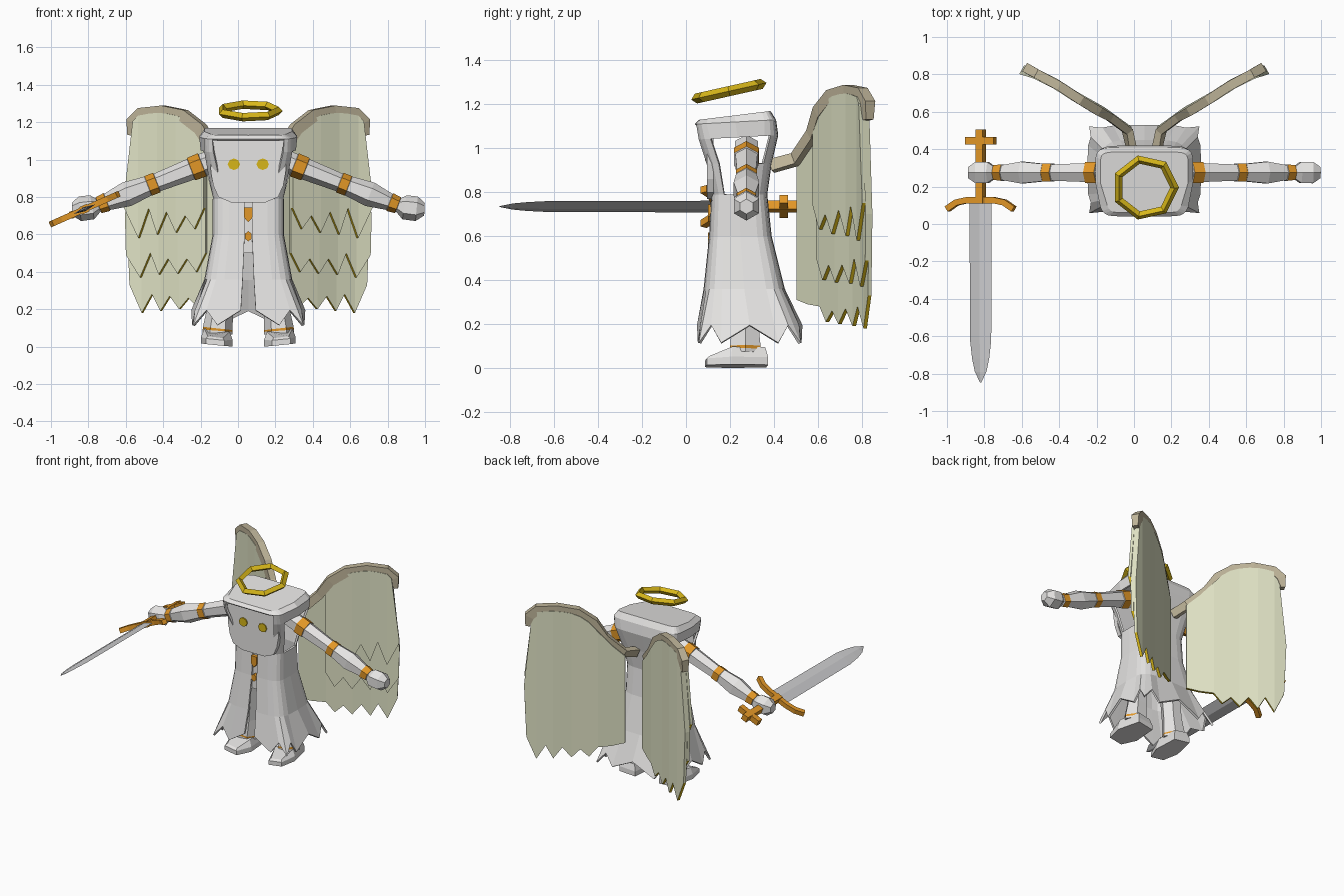
import bpy, bmesh, math
from mathutils import Vector, Matrix

if "Cube" in bpy.data.objects:
    bpy.data.objects.remove(bpy.data.objects["Cube"], do_unlink=True)

CX = 0.055  # the figure's own centre line; the sword pushes it off the middle


def material(name, r, g, b):
    m = bpy.data.materials.new(name)
    m.use_nodes = True
    m.diffuse_color = (r, g, b, 1)
    m.node_tree.nodes["Principled BSDF"].inputs["Base Color"].default_value = (r, g, b, 1)
    return m


WHITE = material("white cloth", 0.79, 0.78, 0.77)
ORANGE = material("orange gold", 0.76, 0.31, 0.02)
YELLOW = material("yellow gold", 0.68, 0.47, 0.01)
FEATHER = material("pale feather", 0.75, 0.77, 0.56)
TAN = material("tan bone", 0.52, 0.46, 0.32)
STEEL = material("steel", 0.60, 0.60, 0.61)


def build(name, verts, faces, mats, index=None, offset=(CX, 0, 0)):
    me = bpy.data.meshes.new(name)
    me.from_pydata([tuple(v) for v in verts], [], faces)
    for m in mats:
        me.materials.append(m)
    for i, p in enumerate(me.polygons):
        p.material_index = index[i] if index else 0
    bm = bmesh.new()
    bm.from_mesh(me)
    bmesh.ops.remove_doubles(bm, verts=bm.verts, dist=0.0005)
    bmesh.ops.recalc_face_normals(bm, faces=bm.faces)
    bm.to_mesh(me)
    bm.free()
    ob = bpy.data.objects.new(name, me)
    ob.location = offset
    bpy.context.collection.objects.link(ob)
    return ob


def pair(name, verts, faces, mats, index=None):
    build("left_" + name, verts, faces, mats, index)
    build("right_" + name, [(-v[0], v[1], v[2]) for v in verts], faces, mats, index)


def loft(rings):
    n = len(rings[0])
    faces = [(r * n + k, r * n + (k + 1) % n, (r + 1) * n + (k + 1) % n, (r + 1) * n + k)
             for r in range(len(rings) - 1) for k in range(n)]
    faces += [tuple(range(n)), tuple(range((len(rings) - 1) * n, len(rings) * n))]
    return [v for ring in rings for v in ring], faces


def tube(pts, radii, n, ref, turn=0.0):
    """Rings of n points along a path; each radius is (across, along ref)."""
    pts, ref, rings = [Vector(p) for p in pts], Vector(ref), []
    for i, p in enumerate(pts):
        t = (pts[min(i + 1, len(pts) - 1)] - pts[max(i - 1, 0)]).normalized()
        b = (ref - t * ref.dot(t)).normalized()
        a = t.cross(b)
        ra, rb = radii[i] if isinstance(radii[i], tuple) else (radii[i],) * 2
        angles = [turn + math.tau * k / n for k in range(n)]
        rings.append([p + a * ra * math.sin(w) + b * rb * math.cos(w) for w in angles])
    return loft(rings)


def plate(outline, y, thick):
    return loft([[Vector((x, y + d, z)) for x, z in outline] for d in (0, thick)])


def interp(table, x):
    for (x0, y0), (x1, y1) in zip(table, table[1:]):
        if x <= x1:
            return y0 + (y1 - y0) * (x - x0) / (x1 - x0)
    return table[-1][1]


# Robe and hood: (front z, back z, half width, front y, back y, slit, front taper, roundness)
rings = [
    (0.16, 0.16, 0.305, 0.05, 0.53, 0.04, 0, 0.45),
    (0.36, 0.36, 0.235, 0.08, 0.45, 0.03, 0, 0.45),
    (0.60, 0.60, 0.19, 0.105, 0.39, 0.02, 0, 0.45),
    (0.79, 0.79, 0.19, 0.115, 0.37, 0.02, 0, 0.45),
    (0.93, 0.93, 0.225, 0.085, 0.39, 0, 0.05, 0.4),
    (1.04, 1.06, 0.255, 0.05, 0.42, 0, 0.1, 0.3),
    (1.11, 1.13, 0.262, 0.04, 0.41, 0, 0.13, 0.25),
    (1.13, 1.17, 0.235, 0.06, 0.385, 0, 0.2, 0.2),
]
N = 24
verts, faces = [], []
for r, (zf, zb, hw, yf, yb, slit, taper, power) in enumerate(rings):
    for k in range(N + 1):
        w = math.tau * k / N - math.pi / 2
        c, s = math.cos(w), math.sin(w)
        x = math.copysign(abs(c) ** power, c) * hw
        y = math.copysign(abs(s) ** power, s)
        x *= 1 - taper * max(0, -y)
        if k in (0, N):
            x, y = (slit if k == 0 else -slit), -1
        z = zf + (zb - zf) * (y + 1) / 2
        if r == 0:  # ragged hem: low points, high notches, corners flaring
            z += -0.045 if k % 2 else 0.035
            grow = 1.13 if k % 6 == 3 else 1.0
            x, y = x * grow, y * grow
        verts.append((x, (yf + yb) / 2 + y * (yb - yf) / 2, z))
for r in range(len(rings) - 1):
    for k in range(N):
        m = min(k, N - 1 - k)  # same index on both sides
        arm_hole = (r == 3 and m in (5, 6)) or (r == 4 and m in (5, 6, 7))
        face_hole = r in (3, 4, 5) and m < 2
        if not arm_hole and not face_hole:
            a = r * (N + 1) + k
            faces.append((a, a + 1, a + N + 2, a + N + 1))
top = (len(rings) - 1) * (N + 1)
faces.append(tuple(range(top, top + N)))
robe = build("hooded_robe", verts, faces, [WHITE])
mod = robe.modifiers.new("cloth thickness", "SOLIDIFY")
mod.thickness, mod.offset = 0.014, -1

# Upright face mask set back inside the hood, its chin over the robe
half = [(0.09, 0.77), (0.16, 0.80), (0.187, 0.86), (0.20, 0.93), (0.205, 1.04), (0.20, 1.12)]
build("face_mask", *plate(half + [(-x, z) for x, z in reversed(half)], 0.095, 0.03), [WHITE])

# Eyes
disc = [(0.077 + 0.033 * math.cos(math.tau * k / 8), 0.975 + 0.031 * math.sin(math.tau * k / 8)) for k in range(8)]
pair("eye", *plate(disc, 0.087, 0.009), [YELLOW])

# Inner strip and its pendants, seen in the robe's slit
build("inner_strip", *plate([(-0.025, 0.50), (0.025, 0.50), (0.025, 0.80), (-0.025, 0.80)], 0.125, 0.02), [WHITE])
build("upper_pendant", *plate([(-0.022, 0.745), (0.022, 0.745), (0.022, 0.69), (0, 0.665), (-0.022, 0.69)],
                              0.1, 0.03), [ORANGE])
build("lower_pendant", *plate([(0.02 * math.sin(math.tau * k / 6), 0.59 + 0.027 * math.cos(math.tau * k / 6))
                               for k in range(6)], 0.1, 0.03), [ORANGE])

# Arms with three bands
arm = [(0.16, 0.06), (0.245, 0.06), (0.247, 0.066), (0.305, 0.064), (0.307, 0.058), (0.488, 0.05),
       (0.49, 0.056), (0.535, 0.056), (0.537, 0.054), (0.65, 0.067), (0.755, 0.046),
       (0.757, 0.051), (0.80, 0.045), (0.802, 0.036)]
bands = (2, 6, 11)
v, f = tube([(x, 0.275, 1.068 - 0.39 * x) for x, _ in arm], [r for _, r in arm], 6, (0, 0, 1))
pair("arm", v, f, [WHITE, ORANGE], [int(i // 6 in bands) for i in range(len(f))])

# Hands
v, f = tube([(0.80, 0.275, 0.755), (0.835, 0.275, 0.745), (0.90, 0.275, 0.737), (0.942, 0.275, 0.735)],
            [0.035, 0.065, 0.066, 0.034], 6, (0, 0, 1))
pair("hand", v, f, [WHITE])

# Legs with ankle bands, and feet
leg = [((0.165, 0.27, 0.07), 0.08), ((0.164, 0.27, 0.085), 0.08), ((0.163, 0.27, 0.097), 0.08),
       ((0.15, 0.27, 0.21), 0.068), ((0.13, 0.27, 0.45), 0.07)]
v, f = tube([p for p, _ in leg], [r for _, r in leg], 6, (0, 1, 0), math.pi / 6)
pair("leg", v, f, [WHITE, ORANGE], [int(i // 6 == 1) for i in range(len(f))])
sole = [(-0.05, 0.09), (0.05, 0.09), (0.085, 0.20), (0.06, 0.37), (-0.06, 0.37), (-0.085, 0.20)]
turn = Matrix.Rotation(0.08, 3, "Z")


def foot_ring(scale, z_toe, z_heel):
    ring = []
    for x, y in sole:
        z = (z_toe if y < 0.15 else z_heel) + 0.1 * (x + 0.085)  # outer side slightly raised
        ring.append(turn @ Vector((x * scale, (y - 0.24) * (1 + scale) / 2, z)) + Vector((0.165, 0.24, 0)))
    return ring


pair("foot", *loft([foot_ring(1, 0, 0), foot_ring(1, 0.03, 0.035), foot_ring(0.8, 0.042, 0.08)]), [WHITE])

# Halo
bpy.ops.mesh.primitive_torus_add(major_segments=7, minor_segments=4, major_radius=0.157, minor_radius=0.023,
                                 location=(0.06, 0.195, 1.26), rotation=(0.22, 0, 0))
halo = bpy.context.object
halo.name = "halo"
halo.data.materials.append(YELLOW)

# Wing bones
FRONT = Vector((0.5, -0.87, 0))
bone = [(0.065, 0.39, 0.92), (0.09, 0.50, 0.95), (0.19, 0.575, 1.06), (0.255, 0.61, 1.165), (0.345, 0.665, 1.235),
        (0.455, 0.738, 1.257), (0.57, 0.80, 1.245), (0.615, 0.825, 1.20), (0.625, 0.83, 1.13)]
size = [(0.04, 0.03)] * 3 + [(0.045, 0.035)] * 4 + [(0.045, 0.037), (0.02, 0.028)]
pair("wing_bone", *tube(bone, size, 4, FRONT, math.pi / 4), [TAN])

# Feather layers, longest at the back; each has a zigzag lower edge with gilt underside
wing_y = [(0.08, 0.495), (0.225, 0.60), (0.375, 0.685), (0.475, 0.75), (0.575, 0.80), (0.67, 0.83)]
wing_top = [(p[0], p[2] - 0.005) for p in bone[1:8]]
columns = [0.225, 0.275, 0.325, 0.375, 0.425, 0.475, 0.52, 0.575]
layers = [
    ("lower", 0.64, [0.28, 0.21, 0.26, 0.20, 0.27, 0.19, 0.28, 0.18, 0.33]),
    ("middle", 0.65, [0.50, 0.40, 0.47, 0.39, 0.47, 0.385, 0.50, 0.37, 0.49]),
    ("upper", 0.655, [0.74, 0.63, 0.70, 0.61, 0.72, 0.60, 0.74, 0.58, 0.75]),
]
for j, (name, edge, lows) in enumerate(layers):
    xs = columns + [edge]
    if j == 0:  # plain inner panel beside the back
        xs, lows = [0.08, 0.15] + xs, [0.31, 0.29] + lows
    v, f, index = [], [], []
    for x, low in zip(xs, lows):
        outer = x == edge
        x_top = 0.605 if outer else x
        x_mid = 0.655 if outer else x
        z_mid = max(0.7, low + 0.02)
        for xx, z in ((x_top, interp(wing_top, x_top)), (x_mid, z_mid), (x, low)):
            p = Vector((xx, interp(wing_y, xx), z)) + FRONT * 0.018 * (j - 1.5)
            v += [p, p + FRONT * 0.018]
    for i in range(len(xs) - 1):
        a, b = 6 * i, 6 * i + 6
        for s in (0, 2):
            f += [(a + s, b + s, b + s + 2, a + s + 2), (a + s + 1, a + s + 3, b + s + 3, b + s + 1)]
        f += [(a, a + 1, b + 1, b), (a + 4, b + 4, b + 5, a + 5)]
        index += [0] * 5 + [1]
    for a in (0, 6 * (len(xs) - 1)):
        f += [(a, a + 2, a + 3, a + 1), (a + 2, a + 4, a + 5, a + 3)]
        index += [0, 0]
    pair(name + "_feathers", v, f, [FEATHER, YELLOW], index)


# Sword, modelled along y and rolled about the grip
def sword_part(name, mesh, mat):
    ob = build(name, *mesh, [mat], offset=(-0.82, 0, 0.735))
    ob.rotation_euler = (0, math.radians(-24), 0)


UP = (0, 0, 1)
sword_part("sword_blade", tube([(0, 0.12, 0), (0, -0.62, 0), (0, -0.72, 0), (0, -0.79, 0), (0, -0.848, 0)],
                               [(0.065, 0.012), (0.062, 0.012), (0.05, 0.01), (0.034, 0.008), (0.003, 0.002)],
                               4, UP), STEEL)
sword_part("sword_guard", tube([(-0.195, 0.08, 0), (-0.14, 0.115, 0), (-0.08, 0.127, 0), (0.08, 0.127, 0),
                                (0.14, 0.115, 0), (0.195, 0.08, 0)], [0.023] * 6, 4, UP, math.pi / 4), ORANGE)
sword_part("sword_grip", tube([(0, 0.11, 0), (0, 0.505, 0)], [0.03] * 2, 4, UP, math.pi / 4), ORANGE)
sword_part("sword_pommel", tube([(-0.083, 0.445, 0), (0.083, 0.445, 0)], [0.028] * 2, 4, UP, math.pi / 4), ORANGE)
